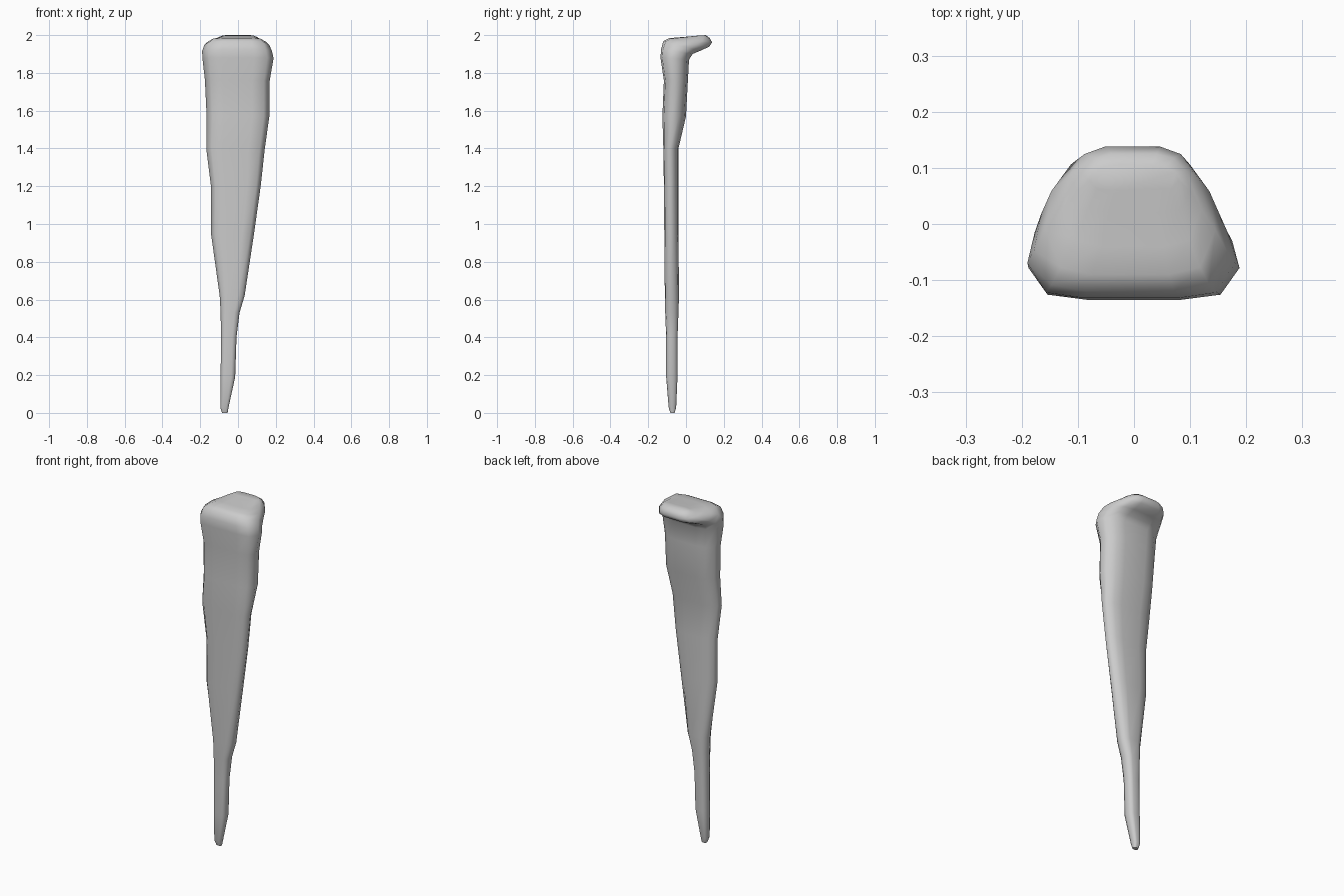
import bpy, bmesh
from mathutils import Vector

cube = bpy.data.objects.get("Cube")
if cube:
    bpy.data.objects.remove(cube, do_unlink=True)

mat = bpy.data.materials.new("pale_grey")
mat.use_nodes = True
mat.diffuse_color = (0.6, 0.6, 0.6, 1)
mat.node_tree.nodes["Principled BSDF"].inputs["Base Color"].default_value = (0.6, 0.6, 0.6, 1)

# Cross-section: broad flat front, narrower back
half = [(0.45, -1), (0.82, -0.88), (1, -0.25), (0.93, 0.4), (0.7, 0.85), (0.4, 1)]
section = half + [(-u, v) for u, v in reversed(half)]

# Shaft rings: left x, right x, front y, back y, height
shaft = [
    (-0.085, -0.055, -0.083, -0.06, 0.0),
    (-0.094, -0.05, -0.092, -0.052, 0.03),
    (-0.092, -0.015, -0.105, -0.045, 0.19),
    (-0.09, -0.008, -0.105, -0.045, 0.4),
    (-0.092, 0.008, -0.11, -0.04, 0.53),
    (-0.097, 0.035, -0.112, -0.037, 0.62),
    (-0.143, 0.085, -0.115, -0.04, 0.95),
    (-0.143, 0.12, -0.117, -0.04, 1.2),
    (-0.168, 0.142, -0.12, -0.04, 1.4),
    (-0.166, 0.166, -0.125, 0.0, 1.57),
    (-0.175, 0.168, -0.117, 0.01, 1.76),
]
rings = [(a, b, f, z, k, z) for a, b, f, k, z in shaft]

# Hooked head rings: left x, right x, front (y, z), back (y, z)
rings += [
    (-0.188, 0.188, -0.135, 1.88, 0.016, 1.87),
    (-0.190, 0.18, -0.132, 1.925, 0.035, 1.9),
    (-0.178, 0.165, -0.12, 1.968, 0.075, 1.917),
    (-0.158, 0.145, -0.09, 1.984, 0.122, 1.938),
    (-0.125, 0.12, -0.04, 1.988, 0.138, 1.962),
    (-0.10, 0.10, 0.02, 1.993, 0.125, 1.985),
    (-0.08, 0.08, 0.06, 1.997, 0.105, 2.0),
]

# Loft the body through the rings
bm = bmesh.new()
loops = []
for left, right, fy, fz, by, bz in rings:
    cx, rx = (left + right) / 2, (right - left) / 2
    front, back = Vector((cx, fy, fz)), Vector((cx, by, bz))
    loops.append([bm.verts.new(front.lerp(back, (v + 1) / 2) + Vector((u * rx, 0, 0)))
                  for u, v in section])
n = len(section)
for low, high in zip(loops, loops[1:]):
    for i in range(n):
        j = (i + 1) % n
        bm.faces.new((low[i], low[j], high[j], high[i]))
bm.faces.new(loops[0])
bm.faces.new(loops[-1])
bmesh.ops.recalc_face_normals(bm, faces=bm.faces)
mesh = bpy.data.meshes.new("tapered_spike")
bm.to_mesh(mesh)
bm.free()
mesh.materials.append(mat)

spike = bpy.data.objects.new("tapered_spike", mesh)
bpy.context.collection.objects.link(spike)
bpy.ops.object.select_all(action='DESELECT')
spike.select_set(True)
bpy.context.view_layer.objects.active = spike
bpy.ops.object.shade_smooth_by_angle(angle=1.2)
